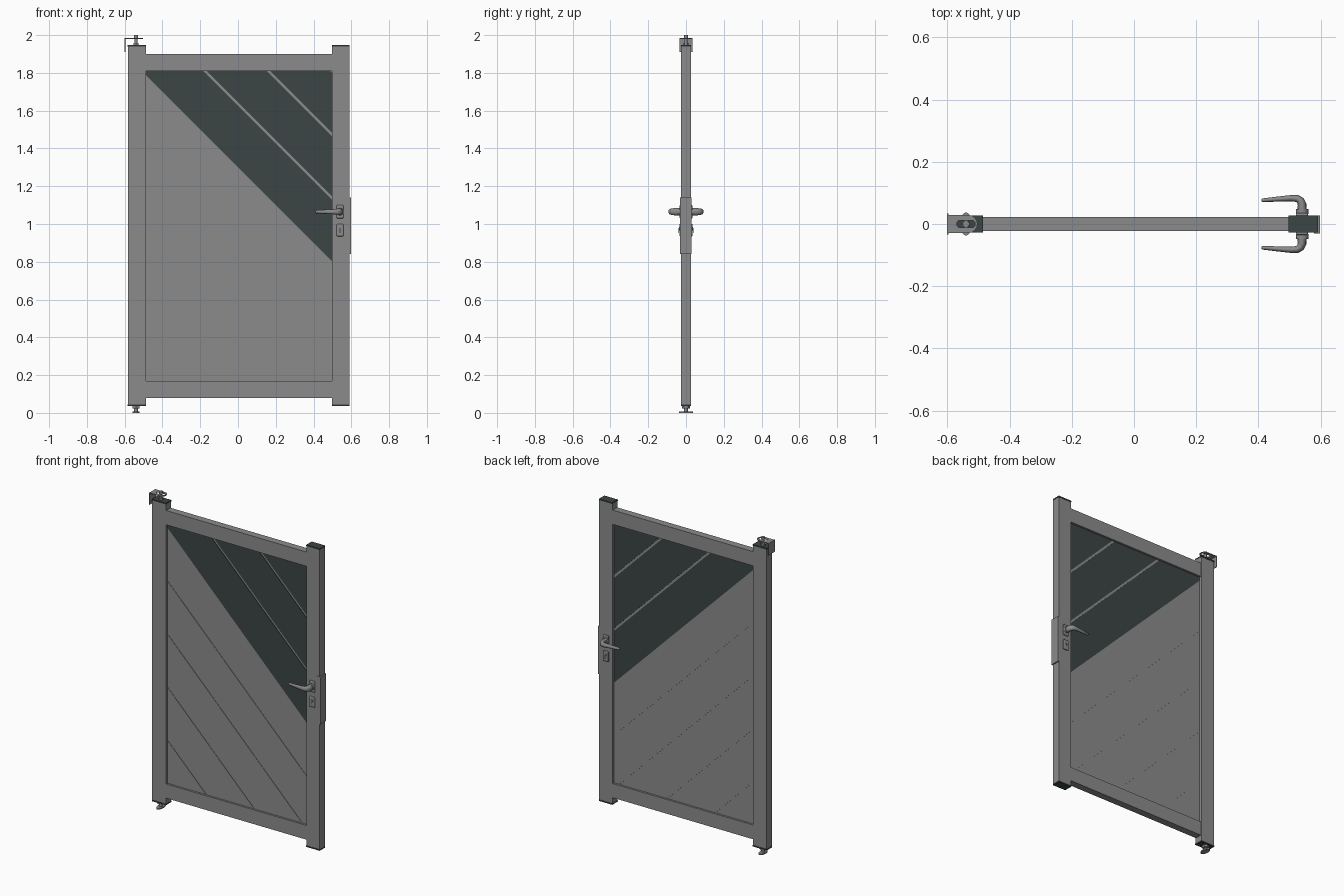
import bpy, bmesh, math
from mathutils import Vector

cube = bpy.data.objects.get("Cube")
if cube:
    bpy.data.objects.remove(cube, do_unlink=True)


def material(name, rgb):
    m = bpy.data.materials.new(name)
    m.use_nodes = True
    m.diffuse_color = (*rgb, 1)
    m.node_tree.nodes["Principled BSDF"].inputs["Base Color"].default_value = (*rgb, 1)
    return m


GREY = material("aluminium grey", (0.26, 0.26, 0.26))
DARK = material("anthracite", (0.045, 0.058, 0.058))


def add_object(name, data, mat):
    ob = bpy.data.objects.new(name, data)
    data.materials.append(mat)
    bpy.context.collection.objects.link(ob)
    return ob


def mesh_object(name, bm, mat):
    bmesh.ops.recalc_face_normals(bm, faces=bm.faces)
    me = bpy.data.meshes.new(name)
    bm.to_mesh(me)
    bm.free()
    return add_object(name, me, mat)


def box_mesh(lo, hi):
    bm = bmesh.new()
    bmesh.ops.create_cube(bm, size=1)
    lo, hi = Vector(lo), Vector(hi)
    bmesh.ops.scale(bm, vec=hi - lo, verts=bm.verts)
    bmesh.ops.translate(bm, vec=(lo + hi) / 2, verts=bm.verts)
    return bm


def box(name, lo, hi, mat=GREY, bevel=0):
    ob = mesh_object(name, box_mesh(lo, hi), mat)
    if bevel:
        mod = ob.modifiers.new("Rounded", "BEVEL")
        mod.width, mod.segments = bevel, 3
    return ob


def cylinder(name, centre, radius, depth, axis="Z", mat=GREY, sides=24, squash=1):
    bm = bmesh.new()
    bmesh.ops.create_cone(bm, cap_ends=True, segments=sides, radius1=radius,
                          radius2=radius, depth=depth)
    for f in bm.faces:
        f.smooth = len(f.verts) == 4 and sides > 6
    for e in bm.edges:
        e.smooth = all(f.smooth for f in e.link_faces)
    ob = mesh_object(name, bm, mat)
    ob.location = centre
    ob.scale.x = squash
    if axis == "Y":
        ob.rotation_euler.x = math.pi / 2
    return ob


# Frame dimensions
LEFT_OUT, LEFT_IN, RIGHT_IN, RIGHT_OUT = -0.583, -0.487, 0.498, 0.59
POST_Y, RAIL_Y, CORE_Y, BOARD_Y = 0.0255, 0.0225, 0.007, 0.01
BOTTOM, TOP = 0.17, 1.81

# Posts with dark end caps
for side, x0, x1 in (("right", LEFT_OUT, LEFT_IN), ("left", RIGHT_IN, RIGHT_OUT)):
    box(side + "_post", (x0, -POST_Y, 0.045), (x1, POST_Y, 1.94))
    for end, z in (("bottom", 0.037), ("top", 1.94)):
        box(f"{side}_{end}_cap", (x0 - 0.001, -POST_Y - 0.002, z),
            (x1 + 0.001, POST_Y + 0.002, z + 0.008), DARK)

# Rails
for name, z0, z1 in (("bottom_rail", 0.08, BOTTOM), ("top_rail", TOP, 1.9)):
    box(name, (LEFT_IN, -RAIL_Y, z0), (RIGHT_IN, RAIL_Y, z1))

# Thin core behind the diagonal boards
box("panel_core", (LEFT_IN, -CORE_Y, BOTTOM), (RIGHT_IN, CORE_Y, TOP))


def diagonal_board(name, low, high, mat):
    """Panel-shaped slab kept only where low < x + z < high."""
    bm = box_mesh((LEFT_IN, -BOARD_Y, BOTTOM), (RIGHT_IN, BOARD_Y, TOP))
    for limit, sign in ((low, -1), (high, 1)):
        bmesh.ops.bisect_plane(bm, geom=bm.verts[:] + bm.edges[:] + bm.faces[:],
                               plane_co=(limit, 0, 0), plane_no=(sign, 0, sign),
                               clear_outer=True)
        bmesh.ops.holes_fill(bm, edges=[e for e in bm.edges if e.is_boundary])
    mesh_object(name, bm, mat)


# Grey boards with fine grooves, dark boards with wider grey strips
DIAGONAL, PITCH = 1.3, 0.336
for i in range(-5, 3):
    low = DIAGONAL + i * PITCH
    dark = i >= 0
    gap = 0.009 if dark else 0.0015
    diagonal_board(f"{'dark' if dark else 'grey'}_board_{i + 6}",
                   low + (gap if i else 0), low + PITCH - (0 if i == -1 else gap),
                   DARK if dark else GREY)

# Handles on both faces
HX, HZ = 0.54, 1.065
for side, s in (("front", -1), ("back", 1)):
    for part, z0, z1 in (("handle_plate", 1.03, 1.1), ("key_plate", 0.935, 1.0)):
        ys = sorted((s * 0.024, s * 0.035))
        box(f"{side}_{part}", (HX - 0.019, ys[0], z0), (HX + 0.019, ys[1], z1), GREY, 0.005)
    cylinder(side + "_handle_collar", (HX, s * 0.04, HZ), 0.02, 0.016, "Y")
    cylinder(side + "_key_cylinder", (HX, s * 0.034, 0.975), 0.009, 0.008, "Y")
    box(side + "_key_slot", (HX - 0.002, s * 0.0382 - 0.0004, 0.953),
        (HX + 0.002, s * 0.0382 + 0.0004, 0.978), DARK)

    curve = bpy.data.curves.new(side + "_lever", "CURVE")
    curve.dimensions, curve.bevel_depth = "3D", 0.01
    curve.bevel_resolution, curve.use_fill_caps = 4, True
    path = [(0, 0.03, 1.5), (0, 0.062, 1.4), (-0.005, 0.075, 1.3), (-0.016, 0.082, 1.15),
            (-0.035, 0.083, 1), (-0.08, 0.08, 0.8), (-0.127, 0.076, 0.6), (-0.13, 0.0755, 0.4)]
    spline = curve.splines.new("POLY")
    spline.points.add(len(path) - 1)
    for p, (x, y, r) in zip(spline.points, path):
        p.co, p.radius = (x, s * y, 0, 1), r
    spline.use_smooth = True
    lever = add_object(side + "_lever", curve, GREY)
    lever.location = (HX, 0, HZ)
    lever.scale.z = 1.35

# Strike plate with a small front lip
box("strike_plate", (RIGHT_OUT, -0.029, 0.84), (0.598, 0.028, 1.14))
box("strike_lip", (0.578, -0.031, 0.84), (0.598, -0.0265, 1.14))


# Slotted hinge bracket at the top
def stadium(x0, x1, radius, steps=8):
    """Outline with two round ends, centred on y = 0."""
    points = []
    for cx, start in ((x1, -math.pi / 2), (x0, math.pi / 2)):
        for k in range(steps + 1):
            a = start + math.pi * k / steps
            points.append((cx + radius * math.cos(a), radius * math.sin(a)))
    return points


PIN_X = -0.54
outer = [p for p in stadium(-0.6, -0.532, 0.029) if p[0] >= -0.601]
plate = bpy.data.curves.new("hinge_top_plate", "CURVE")
plate.dimensions, plate.fill_mode, plate.extrude = "2D", "BOTH", 0.0025
for outline in (outer, stadium(-0.558, -0.522, 0.012)):
    spline = plate.splines.new("POLY")
    spline.points.add(len(outline) - 1)
    for p, (x, y) in zip(spline.points, outline):
        p.co = (x, y, 0, 1)
    spline.use_cyclic_u = True
add_object("hinge_top_plate", plate, GREY).location.z = 1.983
box("hinge_wall_plate", (-0.601, -0.034, 1.91), (-0.596, 0.034, 1.9855), GREY, 0.0015)

# Hinge pin: base nut, shaft and head
cylinder("hinge_nut", (PIN_X, 0, 1.953), 0.014, 0.012, sides=6)
cylinder("hinge_shaft", (PIN_X, 0, 1.968), 0.008, 0.04)
cylinder("hinge_head", (PIN_X, 0, 1.993), 0.011, 0.014)

# Pivot foot under the hinge post
cylinder("foot_nut", (PIN_X, 0, 0.03), 0.02, 0.014, sides=6)
cylinder("foot_shaft", (PIN_X, 0, 0.018), 0.01, 0.03)
cylinder("foot_pad", (PIN_X, 0, 0.004), 0.037, 0.008, squash=0.5)
